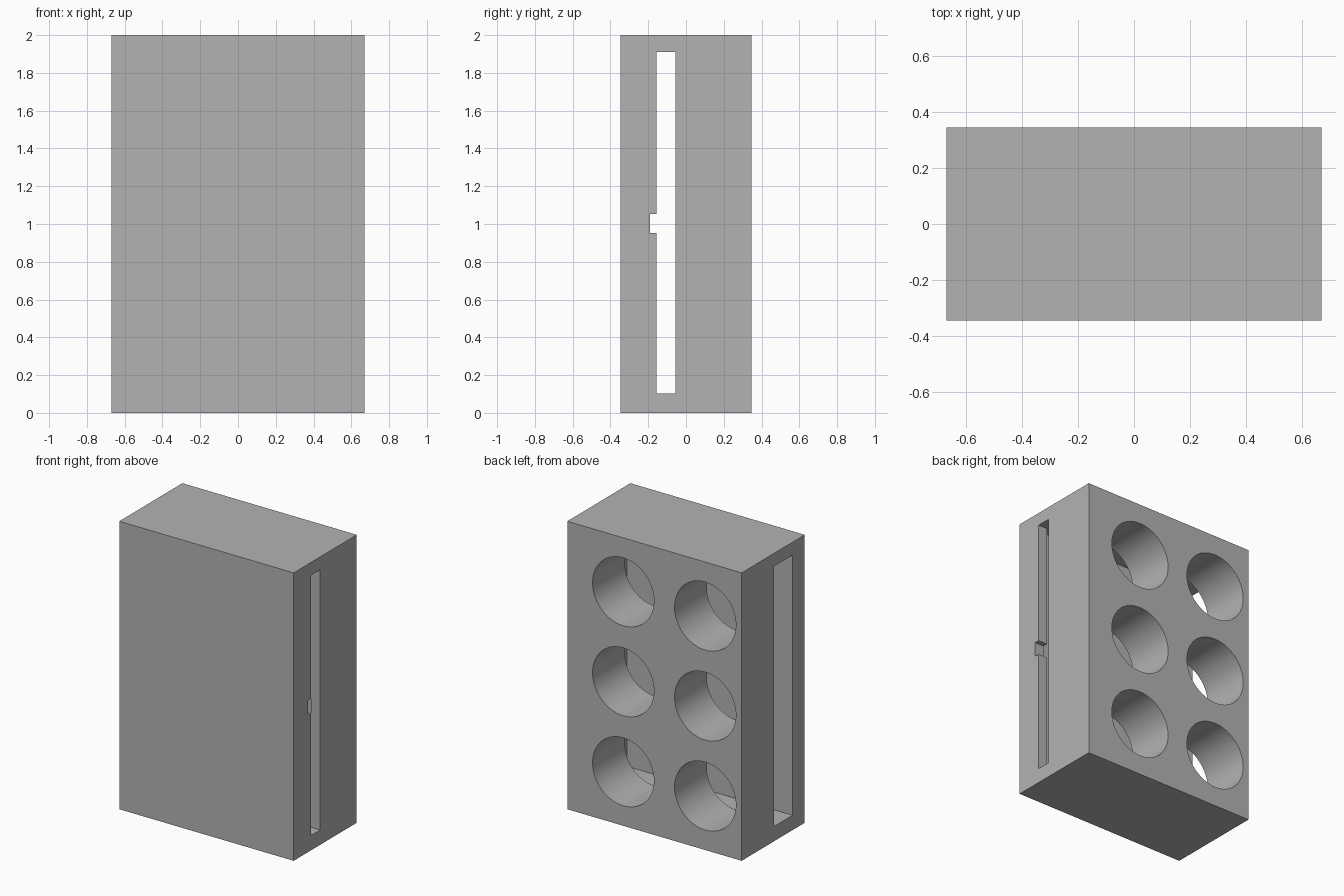
import bpy
from math import pi, radians

default_cube = bpy.data.objects.get("Cube")
if default_cube:
    bpy.data.objects.remove(default_cube, do_unlink=True)

grey = bpy.data.materials.new("plain grey")
colour = (0.45, 0.45, 0.45, 1)
grey.diffuse_color = colour
grey.use_nodes = True
grey.node_tree.nodes["Principled BSDF"].inputs["Base Color"].default_value = colour


def box(name, x, y, z):
    """Box spanning the given (low, high) range on each axis."""
    spans = (x, y, z)
    bpy.ops.mesh.primitive_cube_add(size=1, location=[(a + b) / 2 for a, b in spans])
    ob = bpy.context.object
    ob.name = name
    ob.scale = [b - a for a, b in spans]
    bpy.ops.object.transform_apply(location=True, rotation=False, scale=True)
    ob.data.materials.append(grey)
    return ob


def bore(name, x, z):
    """Round cutter running from behind the block into the pocket."""
    front, back = -0.1, 0.45
    bpy.ops.mesh.primitive_cylinder_add(
        vertices=64, radius=0.236, depth=back - front,
        location=(x, (front + back) / 2, z), rotation=(pi / 2, 0, 0))
    ob = bpy.context.object
    ob.name = name
    ob.data.materials.append(grey)
    return ob


# Solid block
block = box("holder_block", (-0.67, 0.67), (-0.346, 0.346), (0, 2))

# Wide pocket open at one side, narrow slot and small notch through the other
low, high = 0.103, 1.91
cutters = [
    box("pocket_cutter", (-0.8, 0.6), (-0.212, -0.008), (low, high)),
    box("slot_cutter", (0.5, 0.8), (-0.155, -0.055), (low, high)),
    box("notch_cutter", (0.5, 0.8), (-0.19, -0.1), (0.952, 1.053)),
]

# Two columns of three round openings in the back
for x in (-0.39, 0.24):
    for z in (0.375, 1.0, 1.625):
        cutters.append(bore("opening_cutter", x, z))

# Carve the block, then discard the cutters
bpy.ops.object.select_all(action="DESELECT")
block.select_set(True)
bpy.context.view_layer.objects.active = block
for cutter in cutters:
    cutter.hide_render = True
    cut = block.modifiers.new(cutter.name, "BOOLEAN")
    cut.operation = "DIFFERENCE"
    cut.solver = "EXACT"
    cut.object = cutter
    bpy.ops.object.modifier_apply(modifier=cut.name)
for cutter in cutters:
    bpy.data.objects.remove(cutter, do_unlink=True)

bpy.ops.object.shade_smooth_by_angle(angle=radians(30))
